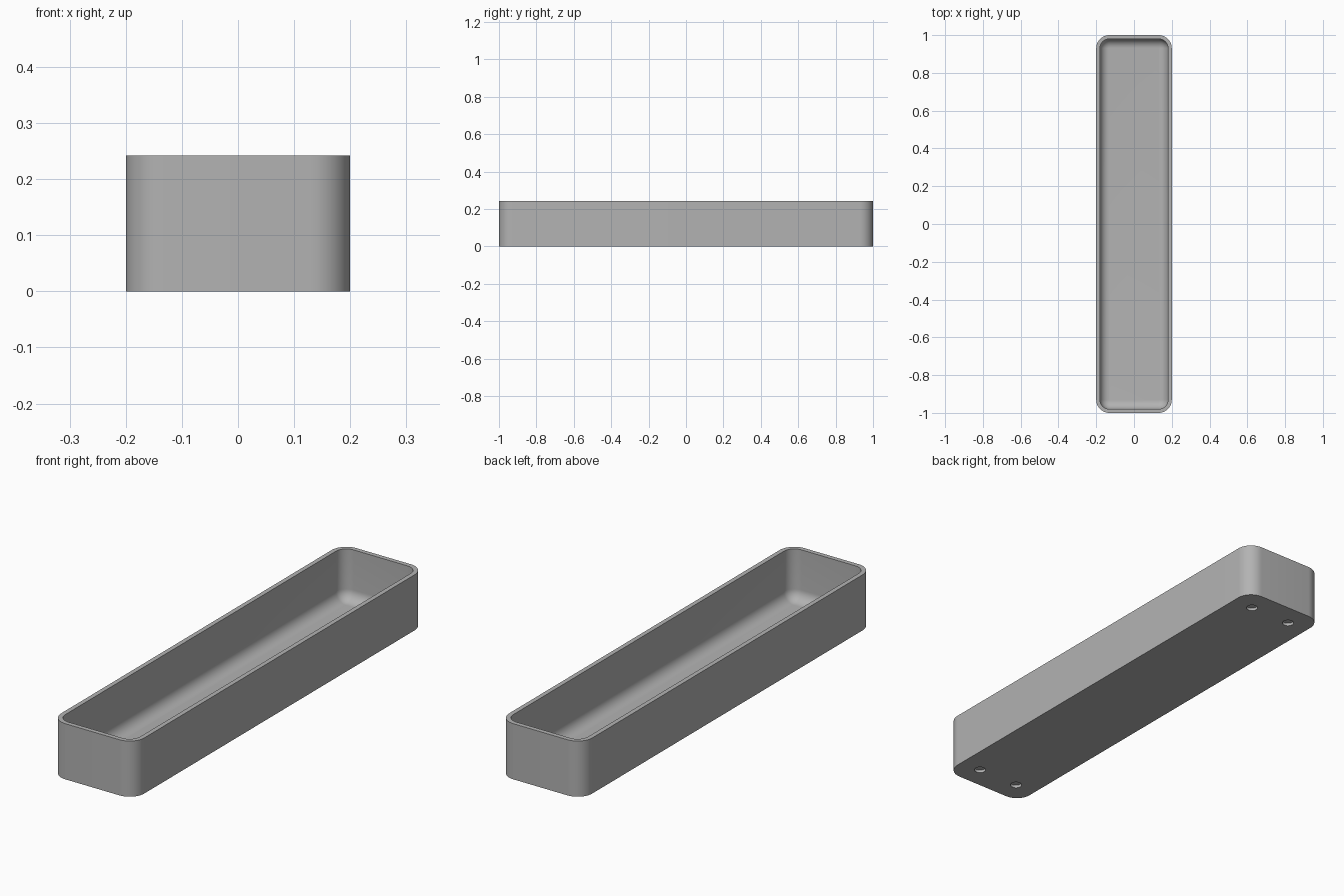
import bpy, bmesh
from math import sin, cos, pi

cube = bpy.data.objects.get("Cube")
if cube:
    bpy.data.objects.remove(cube)

WIDTH, LENGTH, HEIGHT = 0.4, 2.0, 0.242
WALL, FLOOR, CORNER, FILLET = 0.02, 0.02, 0.07, 0.048
CORNER_STEPS, FILLET_STEPS = 12, 10

grey = bpy.data.materials.new("plain grey")
grey.use_nodes = True
colour = (0.45, 0.45, 0.45, 1)
grey.diffuse_color = colour
grey.node_tree.nodes["Principled BSDF"].inputs["Base Color"].default_value = colour


def ring(bm, inset, z):
    """Rounded rectangle of vertices, moved inwards by inset."""
    radius = CORNER - inset
    cx, cy = WIDTH / 2 - CORNER, LENGTH / 2 - CORNER
    verts = []
    for quarter, (sx, sy) in enumerate([(1, 1), (-1, 1), (-1, -1), (1, -1)]):
        for i in range(CORNER_STEPS + 1):
            a = (quarter + i / CORNER_STEPS) * pi / 2
            verts.append(bm.verts.new((sx * cx + radius * cos(a),
                                       sy * cy + radius * sin(a), z)))
    return verts


# Tray: outer wall, rim, inner wall, rounded inner edge and floor
bm = bmesh.new()
profile = [(0, 0), (0, HEIGHT), (WALL, HEIGHT)]
for i in range(FILLET_STEPS + 1):
    a = i / FILLET_STEPS * pi / 2
    profile.append((WALL + FILLET * (1 - cos(a)), FLOOR + FILLET * (1 - sin(a))))
rings = [ring(bm, inset, z) for inset, z in profile]
for low, high in zip(rings, rings[1:]):
    for i in range(len(low)):
        j = (i + 1) % len(low)
        bm.faces.new((low[i], low[j], high[j], high[i]))
bm.faces.new(rings[0][::-1])
bm.faces.new(rings[-1])
bmesh.ops.recalc_face_normals(bm, faces=bm.faces)
mesh = bpy.data.meshes.new("tray")
bm.to_mesh(mesh)
bm.free()
mesh.materials.append(grey)
tray = bpy.data.objects.new("tray", mesh)
bpy.context.collection.objects.link(tray)
bpy.context.view_layer.objects.active = tray
tray.select_set(True)

# Four shallow round sockets in the underside
for x in (-0.1, 0.1):
    for y in (-0.9, 0.9):
        bpy.ops.mesh.primitive_cylinder_add(vertices=32, radius=0.024, depth=0.026,
                                            location=(x, y, 0))
        cutter = bpy.context.object
        cutter.name = "socket_cutter"
        cutter.data.materials.append(grey)
        cutter.hide_render = True
        cut = tray.modifiers.new("socket", "BOOLEAN")
        cut.operation = "DIFFERENCE"
        cut.solver = "EXACT"
        cut.object = cutter
        bpy.context.view_layer.objects.active = tray
        bpy.ops.object.modifier_apply(modifier=cut.name)
        bpy.data.objects.remove(cutter)

# Smooth the rounded walls, keep the rim and base edges sharp
bpy.ops.object.select_all(action="DESELECT")
tray.select_set(True)
bpy.context.view_layer.objects.active = tray
bpy.ops.object.shade_smooth_by_angle(angle=pi / 6)
